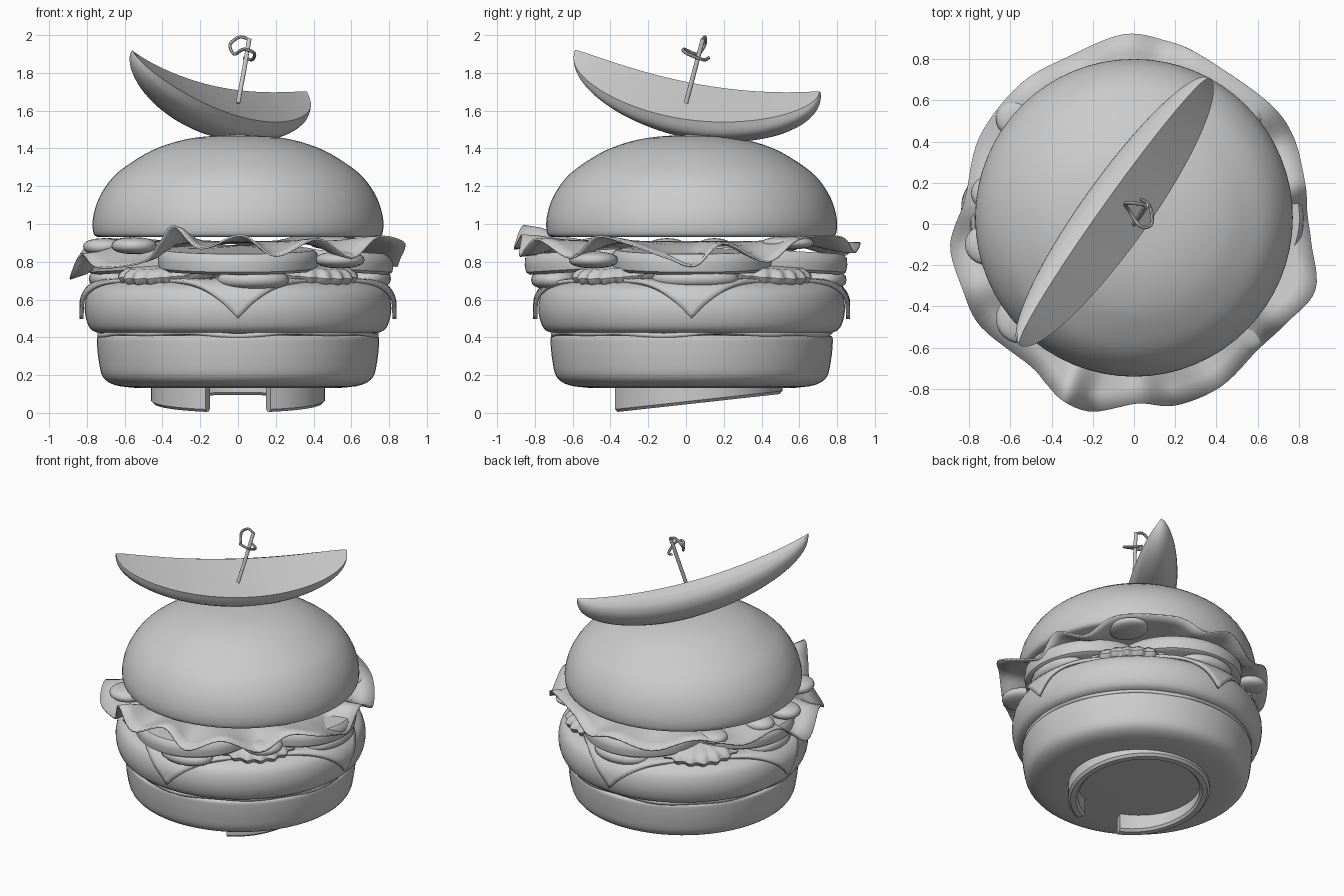
import bpy, bmesh, math
from mathutils import Vector, Matrix

if "Cube" in bpy.data.objects:
    bpy.data.objects.remove(bpy.data.objects["Cube"])

CY = 0.03  # centre of the stack in y
grey = bpy.data.materials.new("plain_grey")
grey.diffuse_color = (0.6, 0.6, 0.6, 1)
grey.use_nodes = True
grey.node_tree.nodes["Principled BSDF"].inputs["Base Color"].default_value = grey.diffuse_color


def finish(name, bm, angle=40, thickness=0):
    bmesh.ops.recalc_face_normals(bm, faces=bm.faces)
    me = bpy.data.meshes.new(name)
    bm.to_mesh(me)
    bm.free()
    ob = bpy.data.objects.new(name, me)
    bpy.context.collection.objects.link(ob)
    me.materials.append(grey)
    if thickness:
        mod = ob.modifiers.new("thickness", 'SOLIDIFY')
        mod.thickness, mod.offset = thickness, 0
    bpy.ops.object.select_all(action='DESELECT')
    ob.select_set(True)
    bpy.context.view_layer.objects.active = ob
    bpy.ops.object.shade_smooth_by_angle(angle=math.radians(angle))
    return ob


def spline(pts, steps, cyclic=False):
    """Smooth curve through all the points."""
    n, out = len(pts), []
    pts = [Vector(p) for p in pts]
    get = (lambda i: pts[i % n]) if cyclic else (lambda i: pts[max(0, min(n - 1, i))])
    for i in range(n if cyclic else n - 1):
        a, b, c, d = (get(i + k) for k in (-1, 0, 1, 2))
        for s in range(steps):
            t = s / steps
            out.append(0.5 * (2*b + (c-a)*t + (2*a-5*b+4*c-d)*t*t + (3*b-a-3*c+d)*t**3))
    return out if cyclic else out + [pts[-1]]


def skin(rings, closed=True, caps=False):
    """Bridge a list of point rings into a surface."""
    bm = bmesh.new()
    rows = [[bm.verts.new(p) for p in r] for r in rings]
    n = len(rows[0])
    for a, b in zip(rows, rows[1:]):
        for i in range(n if closed else n - 1):
            j = (i + 1) % n
            bm.faces.new((a[i], a[j], b[j], b[i]))
    if caps:
        bm.faces.new(rows[0])
        bm.faces.new(rows[-1])
    bmesh.ops.remove_doubles(bm, verts=bm.verts, dist=1e-5)
    return bm


def lathe(name, profile, matrix=None, segs=64, ripple=0.0, waves=0):
    rings = []
    for r, z in profile:
        ring = []
        for i in range(segs):
            a = 2 * math.pi * i / segs
            q = r * (1 + ripple * math.cos(waves * a))
            ring.append((q * math.cos(a), q * math.sin(a), z))
        rings.append(ring)
    bm = skin(rings)
    bm.transform(matrix or Matrix.Translation((0, CY, 0)))
    return finish(name, bm)


def rounded(points):
    return [(max(0, p.x), p.y) for p in spline(points, 4)]


def blob(name, loc, size):
    bm = bmesh.new()
    bmesh.ops.create_uvsphere(bm, u_segments=24, v_segments=12, radius=1)
    for v in bm.verts:  # fuller, pillow-like sides
        v.co.z = math.copysign(abs(v.co.z) ** 0.8, v.co.z)
    bm.transform(Matrix.LocRotScale(Vector(loc), None, Vector(size)))
    finish(name, bm, 80)


def tube(name, pts, radius, sides=10):
    rings = []
    for i, p in enumerate(pts):
        d = (pts[min(i + 1, len(pts) - 1)] - pts[max(i - 1, 0)]).normalized()
        u = d.cross(Vector((0.3, -1, 0.2))).normalized()
        v = d.cross(u)
        rings.append([p + radius * (u * math.cos(a) + v * math.sin(a))
                      for a in (2 * math.pi * k / sides for k in range(sides))])
    finish(name, skin(rings, caps=True))


# open ring foot with a sloping underside
rings = []
for i in range(57):
    a = math.radians(-90 + 22 + (360 - 44) * i / 56)
    ring = []
    for r, top in ((0.46, 1), (0.395, 1), (0.395, 0), (0.41, -1), (0.445, -1), (0.46, 0)):
        x, y = r * math.cos(a), 0.05 + r * math.sin(a)
        low = 0.11 * (y + 0.41)
        ring.append((x, y, 0.16 if top == 1 else low + 0.015 * (top + 1)))
    rings.append(ring)
finish("foot_ring", skin(rings, caps=True))

# buns and patty
lathe("bottom_bun", [(0, .132)] + rounded([(.54, .132), (.65, .147), (.715, .19), (.738, .28),
      (.747, .37), (.745, .4), (.73, .41)]) + [(0, .41)])
lathe("patty", [(0, .42)] + rounded([(.68, .415), (.77, .435), (.805, .5), (.81, .58),
      (.785, .65), (.72, .69), (.66, .70)]) + [(0, .70)])
lathe("top_bun", [(0, .93)] + rounded([(.74, .93), (.765, .95), (.768, 1.03), (.735, 1.14),
      (.66, 1.25), (.55, 1.335), (.42, 1.405), (.24, 1.455), (0, 1.475)]))

# wavy sauce sheet under the patty
rings = [[(r * math.cos(a), CY + r * math.sin(a), 0.42 + w * math.sin(9 * a) + w * math.sin(5 * a))
          for a in (2 * math.pi * k / 96 for k in range(96))]
         for r, w in ((.3, 0), (.6, .003), (.745, .006))]
finish("sauce_sheet", skin(rings), thickness=0.024)

# square cheese slice draped over the patty
bm = bmesh.new()
bmesh.ops.create_grid(bm, x_segments=48, y_segments=48, size=0.69)
bm.transform(Matrix.Rotation(math.pi / 4, 4, 'Z'))
for v in bm.verts:
    r, z, bend = v.co.length, 0.70, 0.13
    if r > 0.70:
        a = min((r - 0.70) / bend, 1.4)
        q = 0.70 + bend * math.sin(a)
        z -= bend * (1 - math.cos(a)) + max(0, r - 0.70 - 1.4 * bend)
        v.co *= q / r
    v.co.z = z
    v.co.y += CY
finish("cheese_slice", bm, 50, 0.022)

# crinkled pickles and tomato slices, around the stack
for k in range(4):
    a = math.radians(45 + 90 * k)
    m = (Matrix.Translation((.48 * math.cos(a), CY + .48 * math.sin(a), .75))
         @ Matrix.Rotation(a, 4, 'Z') @ Matrix.Rotation(.14, 4, 'Y'))
    lathe("pickle_%d" % k, [(0, -.045), (.24, -.045), (.275, -.03), (.29, 0), (.275, .025),
          (.24, .045), (0, .045)], m, 120, .04, 20)
    a = math.radians(90 * k)
    reach = (.40, .40, .37, .46)[k]
    m = (Matrix.Translation((reach * math.cos(a), CY + reach * math.sin(a), .81))
         @ Matrix.Rotation(a, 4, 'Z') @ Matrix.Rotation(.06, 4, 'Y'))
    lathe("tomato_%d" % k, [(0, -.055), (.40, -.055), (.42, -.04), (.425, 0), (.42, .035),
          (.40, .055), (0, .055)], m)

# sauce drops between the layers
drops = [(.08, -.69, .705, .19, .13, .058), (.68, .05, .71, .13, .23, .058),
         (-.66, .03, .71, .13, .2, .058), (0, .72, .705, .2, .13, .058),
         (.54, -.49, .81, .13, .13, .045), (.5, .54, .9, .12, .14, .035),
         (-.57, .51, .89, .10, .09, .04), (-.68, .15, .88, .11, .09, .045),
         (-.71, -.1, .88, .11, .1, .045), (-.55, -.46, .885, .12, .12, .045)]
for i, (x, y, z, a, b, c) in enumerate(drops):
    blob("sauce_drop_%d" % i, (x, y, z), (a, b, c))

# ruffled lettuce leaf, its rim counter-clockwise
rim = [(.88, -.32, .90), (.86, -.1, .82), (.84, .05, .78), (.83, .2, .90), (.77, .43, .80),
       (.64, .60, .92), (.32, .82, .93), (.15, .89, .85), (-.05, .92, .90), (-.3, .82, .83),
       (-.55, .68, .92), (-.75, .42, .84), (-.82, .12, .86), (-.89, -.1, .71), (-.83, -.32, .84),
       (-.74, -.5, .77), (-.5, -.69, .80), (-.42, -.78, .89), (-.34, -.86, .99), (-.2, -.91, .87),
       (.02, -.87, .94), (.2, -.88, .83), (.42, -.79, .92), (.6, -.61, .82), (.74, -.48, .93)]
edge = spline(rim, 6, True)
rings = []
for f, w in ((.02, 0), (.35, 0), (.62, .05), (.74, .25), (.82, .55), (.9, .85), (1, 1)):
    rings.append([(p.x * f, p.y * f, (1 - w) * .905 + w * p.z) for p in edge])
finish("lettuce_leaf", skin(rings), 70, 0.01)

# crescent wedge on top: one flat face, round skin behind and below
along, side = Vector((.58, .815, 0)), Vector((.815, -.58, 0))
arc = spline([(.17, -.165), (.14, -.24), (.03, -.275), (-.08, -.24), (-.15, -.15),
              (-.155, -.07), (-.12, -.015)], 4) + [Vector((-.06, .01))]
rings = []
for i in range(49):
    t = -math.cos(math.pi * i / 48)
    s = max(1 - t * t, 1e-5)
    mid = Vector((-.095, .06, 1.725 + .085 * t * t - .11 * t)) + along * (.795 * t)
    rings.append([mid + side * (q.x * s ** .5) + Vector((0, 0, q.y * s ** .38)) for q in arc])
finish("wedge", skin(rings, caps=True), 35)

# cocktail stick with a curled top
tube("stick", [Vector((0, 0, 1.64)), Vector((.035, .05, 1.83)), Vector((.06, .09, 1.98))], .012)
tube("stick_curl", spline([(.06, .09, 1.975), (.01, .1, 1.99), (-.042, .1, 1.95), (-.02, .06, 1.9),
     (.03, -.01, 1.925), (.085, .0, 1.905), (.075, .09, 1.87), (.03, .12, 1.88)], 6), .009, 8)
